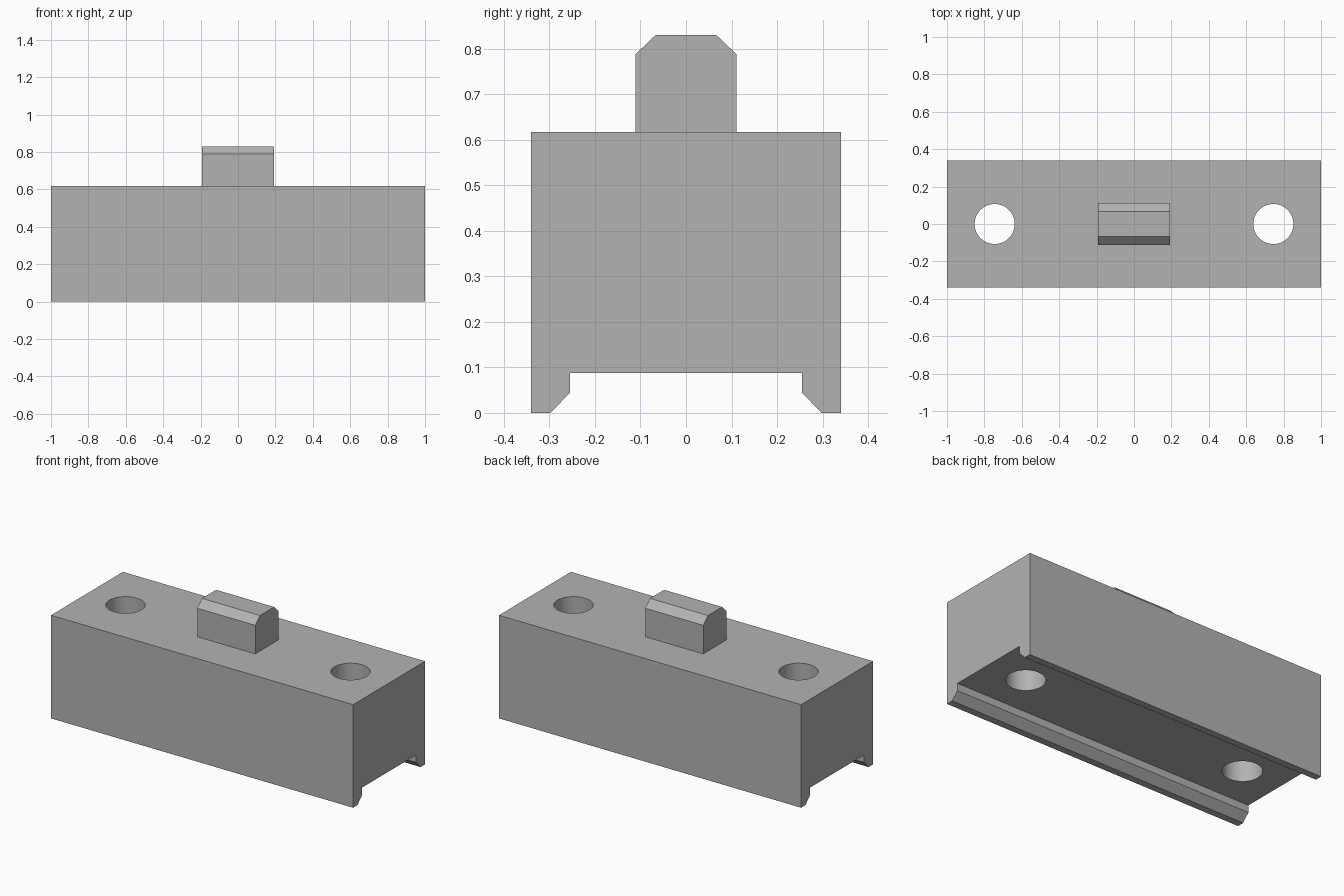
import bpy, bmesh, math

if "Cube" in bpy.data.objects:
    bpy.data.objects.remove(bpy.data.objects["Cube"])

grey = bpy.data.materials.new("plain_grey")
grey.diffuse_color = (0.45, 0.45, 0.45, 1)
grey.use_nodes = True
grey.node_tree.nodes["Principled BSDF"].inputs["Base Color"].default_value = grey.diffuse_color


def extrude_profile(name, half_profile, half_length):
    """Mirror a half profile of (y, z) points and extrude it along x."""
    points = half_profile + [(-y, z) for y, z in reversed(half_profile)]
    bm = bmesh.new()
    face = bm.faces.new([bm.verts.new((-half_length, y, z)) for y, z in points])
    ext = bmesh.ops.extrude_face_region(bm, geom=[face])
    moved = [v for v in ext["geom"] if isinstance(v, bmesh.types.BMVert)]
    bmesh.ops.translate(bm, vec=(2 * half_length, 0, 0), verts=moved)
    bmesh.ops.recalc_face_normals(bm, faces=bm.faces)
    mesh = bpy.data.meshes.new(name)
    bm.to_mesh(mesh)
    bm.free()
    mesh.materials.append(grey)
    obj = bpy.data.objects.new(name, mesh)
    bpy.context.collection.objects.link(obj)
    return obj


# Block with a channel along its underside
block = extrude_profile("block", [
    (0.255, 0.088), (0.255, 0.044), (0.298, 0), (0.34, 0), (0.34, 0.617)], 1.0)

# Two vertical through holes
for side in (-1, 1):
    bpy.ops.mesh.primitive_cylinder_add(
        vertices=64, radius=0.107, depth=1.2, location=(side * 0.745, 0, 0.35))
    cutter = bpy.context.object
    cutter.name = "hole_cutter"
    cutter.data.materials.append(grey)
    cut = block.modifiers.new("hole", "BOOLEAN")
    cut.operation = "DIFFERENCE"
    cut.solver = "EXACT"
    cut.object = cutter
    bpy.context.view_layer.objects.active = block
    bpy.ops.object.modifier_apply(modifier=cut.name)
    bpy.data.objects.remove(cutter, do_unlink=True)

bpy.ops.object.select_all(action="DESELECT")
block.select_set(True)
bpy.context.view_layer.objects.active = block
bpy.ops.object.shade_smooth_by_angle(angle=math.radians(30))

# Chamfered key on top
extrude_profile("top_key", [
    (0.111, 0.617), (0.111, 0.788), (0.067, 0.83)], 0.192)
